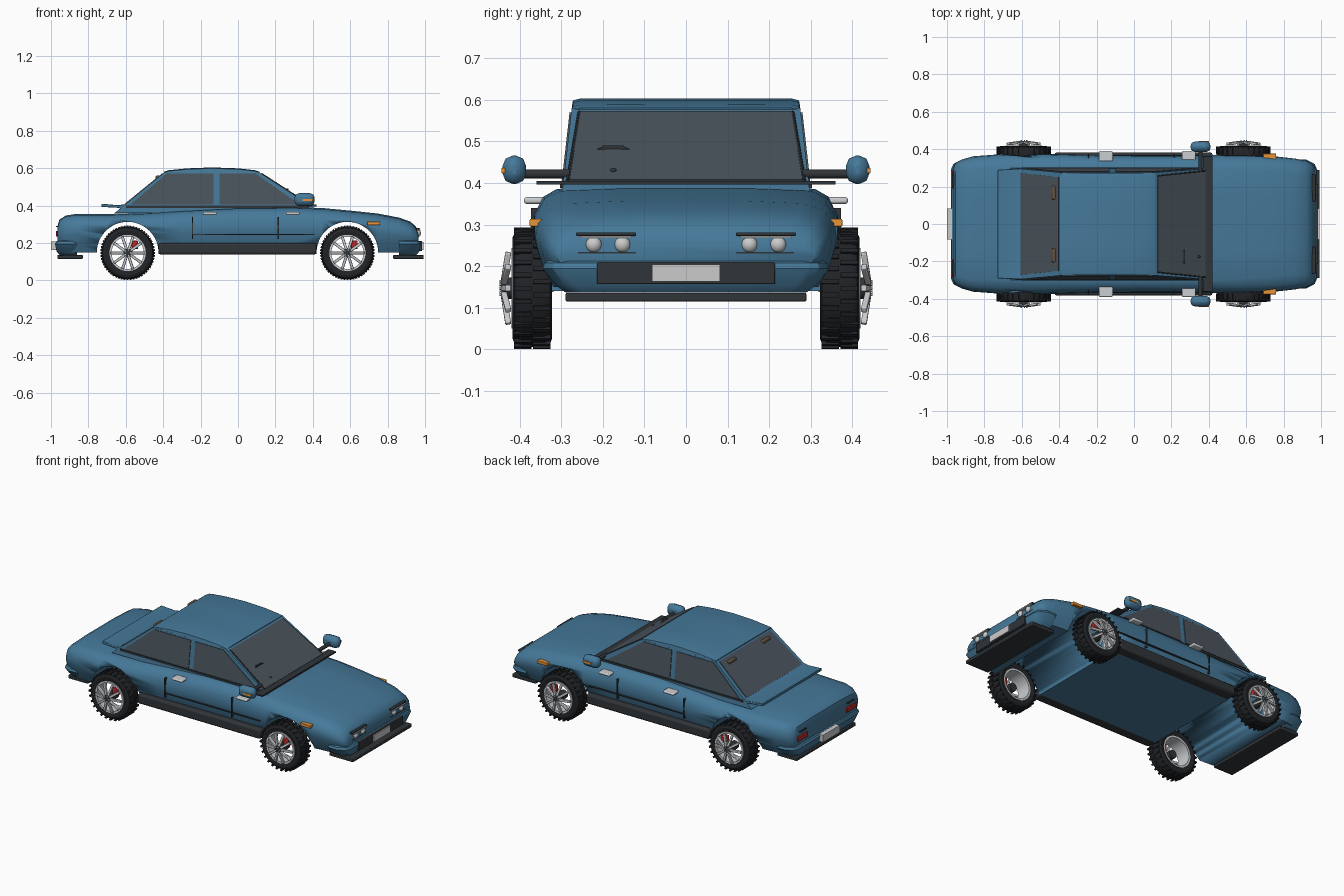
import bpy, bmesh, math
from mathutils import Matrix, Vector

if "Cube" in bpy.data.objects:
    bpy.data.objects.remove(bpy.data.objects["Cube"])

COL = {"paint": (0.06, 0.19, 0.32), "glass": (0.07, 0.09, 0.11), "dark": (0.03, 0.035, 0.04),
       "rubber": (0.015, 0.017, 0.02), "chrome": (0.6, 0.62, 0.64), "amber": (0.8, 0.3, 0.04),
       "red": (0.5, 0.02, 0.02), "lamp": (0.75, 0.75, 0.72), "plate": (0.6, 0.62, 0.6), "seat": (0.12, 0.08, 0.05)}
MATS = {}
for k, c in COL.items():
    MATS[k] = bpy.data.materials.new(k)
    MATS[k].diffuse_color = (*c, 1)

def finish(name, bm, mat, angle=32, bevel=0):
    bmesh.ops.recalc_face_normals(bm, faces=bm.faces[:])
    me = bpy.data.meshes.new(name)
    bm.to_mesh(me)
    bm.free()
    ob = bpy.data.objects.new(name, me)
    bpy.context.collection.objects.link(ob)
    me.materials.append(MATS[mat])
    if bevel:
        m = ob.modifiers.new("bevel", 'BEVEL')
        m.width, m.segments = bevel, 2
    bpy.ops.object.select_all(action='DESELECT')
    ob.select_set(True)
    bpy.context.view_layer.objects.active = ob
    bpy.ops.object.shade_smooth_by_angle(angle=math.radians(angle))
    return ob

def loft(name, rings, mat, closed=False, **kw):
    bm = bmesh.new()
    vs = [[bm.verts.new(p) for p in r] for r in rings]
    n = len(vs[0])
    pairs = list(zip(vs, vs[1:])) + ([(vs[-1], vs[0])] if closed else [])
    for a, b in pairs:
        for i in range(n):
            bm.faces.new((a[i], a[(i + 1) % n], b[(i + 1) % n], b[i]))
    if not closed:
        bm.faces.new(vs[0])
        bm.faces.new(vs[-1])
    return finish(name, bm, mat, **kw)

def add_box(bm, size, mtx):
    bmesh.ops.create_cube(bm, size=1, matrix=mtx @ Matrix.Diagonal((*size, 1)))

def box(name, x, y, z, mat, bevel=0):
    bm = bmesh.new()
    c = ((x[0] + x[1]) / 2, (y[0] + y[1]) / 2, (z[0] + z[1]) / 2)
    add_box(bm, (x[1] - x[0], y[1] - y[0], z[1] - z[0]), Matrix.Translation(c))
    return finish(name, bm, mat, bevel=bevel)

def sbox(name, x, y, z, mat, s, bevel=0):
    return box(name, x, sorted((s * y[0], s * y[1])), z, mat, bevel)

def panel(name, pts, mat, t=0.008):
    p = [Vector(q) for q in pts]
    n = (p[1] - p[0]).cross(p[2] - p[0]).normalized() * t / 2
    return loft(name, [[q - n for q in p], [q + n for q in p]], mat)

def revolve(name, prof, cx, cy, cz, s, mat, segs=48):
    rings = [[(cx + r * math.cos(a), cy + s * y, cz + r * math.sin(a)) for r, y in prof]
             for a in (2 * math.pi * i / segs for i in range(segs))]
    return loft(name, rings, mat, closed=True)

def cyl(name, p, q, r, mat, segs=16):
    p, q = Vector(p), Vector(q)
    bm = bmesh.new()
    m = Matrix.Translation((p + q) / 2) @ (q - p).to_track_quat('Z', 'Y').to_matrix().to_4x4()
    bmesh.ops.create_cone(bm, cap_ends=True, segments=segs, radius1=r, radius2=r, depth=(q - p).length, matrix=m)
    return finish(name, bm, mat)

def ball(name, c, scale, mat):
    bm = bmesh.new()
    bmesh.ops.create_uvsphere(bm, u_segments=20, v_segments=12, radius=1,
                              matrix=Matrix.Translation(c) @ Matrix.Diagonal((*scale, 1)))
    return finish(name, bm, mat)

# main body: stations of x, bottom z, top z, half width, top half width
stations = [(-0.965, 0.18, 0.29, 0.30, 0.26), (-0.955, 0.16, 0.325, 0.325, 0.275), (-0.92, 0.15, 0.347, 0.345, 0.285),
            (-0.86, 0.15, 0.356, 0.362, 0.295), (-0.7, 0.15, 0.355, 0.374, 0.30), (-0.5, 0.14, 0.362, 0.376, 0.305),
            (-0.3, 0.14, 0.375, 0.37, 0.31), (0, 0.14, 0.39, 0.366, 0.31), (0.3, 0.14, 0.392, 0.366, 0.31),
            (0.45, 0.14, 0.387, 0.37, 0.30), (0.6, 0.15, 0.373, 0.37, 0.29), (0.75, 0.15, 0.357, 0.362, 0.28),
            (0.86, 0.15, 0.336, 0.35, 0.27), (0.92, 0.15, 0.315, 0.338, 0.26), (0.95, 0.16, 0.29, 0.325, 0.25),
            (0.965, 0.18, 0.255, 0.31, 0.24)]
rings = []
for x, b, t, w, wt in stations:
    m = b + (t - b) * 0.58
    half = [(w * 0.88, b), (w * 0.95, b + (m - b) * 0.4), (w * 0.99, b + (m - b) * 0.8), (w, m),
            (w * 0.985, m + (t - m) * 0.4), ((w + wt) / 2 + 0.006, m + (t - m) * 0.76), (wt, t - 0.006), (wt * 0.5, t)]
    rings.append([(x, y, z) for y, z in half] + [(x, -y, z) for y, z in reversed(half)])
body = loft("body", rings, "paint", angle=40)

# wheel arches cut across the body
WHEELS = (-0.59, 0.585)
for wx in WHEELS:
    cut = cyl("arch_cutter", (wx, -0.6, 0.148), (wx, 0.6, 0.148), 0.165, "paint", 48)
    cut.hide_render = True
    cut.hide_viewport = False
    m = body.modifiers.new("arch", 'BOOLEAN')
    m.operation, m.object, m.solver = 'DIFFERENCE', cut, 'EXACT'
    bpy.context.view_layer.objects.active = body
    bpy.ops.object.modifier_apply(modifier=m.name)
    bpy.data.objects.remove(cut)

# cabin and crowned roof
def rect(x0, x1, w, z):
    return [(x0, -w, z), (x1, -w, z), (x1, w, z), (x0, w, z)]
loft("cabin", [rect(-0.66, 0.45, 0.30, 0.36), rect(-0.39, 0.11, 0.275, 0.58)], "paint")
roof = []
for x, z in ((-0.395, 0.58), (-0.37, 0.588), (-0.27, 0.598), (-0.14, 0.603), (0, 0.598), (0.09, 0.588), (0.115, 0.58)):
    h = [(0.276, 0.574), (0.272, z - 0.004), (0.255, z), (0.1, z + 0.001)]
    roof.append([(x, y, q) for y, q in h] + [(x, -y, q) for y, q in reversed(h)])
loft("roof", roof, "paint", angle=40)

# glass
def fx(z): return 0.45 - (z - 0.36) / 0.22 * 0.34
def rx(z): return -0.66 + (z - 0.36) / 0.22 * 0.27
def hw(z): return 0.30 - (z - 0.36) / 0.22 * 0.025
lo, hi = 0.405, 0.57
panel("windscreen", [(fx(lo), -0.28, lo), (fx(lo), 0.28, lo), (fx(hi), 0.253, hi), (fx(hi), -0.253, hi)], "glass")
panel("rear_window", [(rx(lo), -0.272, lo), (rx(lo), 0.272, lo), (rx(hi), 0.25, hi), (rx(hi), -0.25, hi)], "glass")
for s in (-1, 1):
    panel("rear_side_window", [(rx(lo) + 0.03, s * hw(lo), lo), (-0.13, s * hw(lo), lo),
                               (-0.13, s * hw(hi), hi), (rx(hi) + 0.02, s * hw(hi), hi)], "glass")
    panel("front_side_window", [(-0.098, s * hw(lo), lo), (fx(lo) - 0.05, s * hw(lo), lo),
                                (fx(hi) - 0.03, s * hw(hi), hi), (-0.098, s * hw(hi), hi)], "glass")
    cyl("windscreen_trim", (fx(lo), s * 0.284, lo), (fx(hi), s * 0.256, hi), 0.005, "dark", 8)
    box("window_sill_trim", (-0.6, 0.38), sorted((s * 0.285, s * 0.303)), (0.388, 0.4), "dark")

# parts showing through the glass
bm = bmesh.new()
add_box(bm, (0.012, 0.05, 0.008), Matrix.Translation((0.265, -0.175, 0.486)))
for d in (-1, 1):
    add_box(bm, (0.012, 0.025, 0.008), Matrix.Translation((0.265, -0.175 + d * 0.03, 0.481)) @ Matrix.Rotation(-d * 0.4, 4, 'X'))
finish("steering_wheel", bm, "dark")
ball("steering_hub", (0.345, -0.175, 0.43), (0.01, 0.008, 0.006), "dark")
for s in (-1, 1):
    sbox("headrest", (-0.44, -0.41), (0.13, 0.205), (0.525, 0.56), "seat", s, 0.006)

# cowl, boot lid spoiler
box("cowl", (0.37, 0.42), (-0.36, 0.36), (0.396, 0.405), "dark")
loft("boot_spoiler", [[(x, -w, a), (x, w, a), (x, w, b), (x, -w, b)] for x, w, a, b in
     ((-0.59, 0.295, 0.37, 0.41), (-0.64, 0.295, 0.388, 0.402), (-0.73, 0.29, 0.393, 0.41))], "paint", bevel=0.003)

# bumpers, lips, plates
for d, n in ((1, "front"), (-1, "rear")):
    rs = []
    for z, w, xf in ((0.137, 0.29, 0.955), (0.155, 0.315, 0.97), (0.195, 0.345, 0.978), (0.208, 0.34, 0.972), (0.218, 0.325, 0.955)):
        h = [(0.86, w), (0.92, w), (xf - 0.012, w * 0.93), (xf, w * 0.85)]
        rs.append([(d * x, y, z) for x, y in h] + [(d * x, -y, z) for x, y in reversed(h)])
    loft(n + "_bumper", rs, "paint")
    box(n + "_lip", sorted((d * 0.83, d * (0.993 if d > 0 else 0.965))), (-0.29, 0.29), (0.115, 0.136), "dark", 0.004)
box("grille", (0.95, 0.985), (-0.214, 0.214), (0.157, 0.21), "dark", 0.003)
box("front_plate", (0.98, 0.992), (-0.082, 0.082), (0.163, 0.204), "plate")
box("rear_plate", (-1.0, -0.97), (-0.082, 0.082), (0.163, 0.207), "plate")

for s in (-1, 1):
    # headlamps and tail lamps
    for y in (0.153, 0.222):
        ball("headlamp", (0.962, s * y, 0.252), (0.016, 0.019, 0.019), "lamp")
    sbox("headlamp_brow", (0.935, 0.972), (0.12, 0.265), (0.273, 0.281), "dark", s, 0.003)
    sbox("brow_strip", (0.96, 0.976), (0.13, 0.255), (0.268, 0.273), "chrome", s)
    sbox("headlamp_trim", (0.955, 0.967), (0.12, 0.26), (0.231, 0.234), "dark", s)
    sbox("tail_lamp", (-0.973, -0.95), (0.19, 0.285), (0.235, 0.265), "red", s, 0.003)
    sbox("tail_trim", (-0.972, -0.94), (0.2, 0.265), (0.285, 0.291), "dark", s)
    # flank details
    sbox("side_marker", (0.69, 0.76), (0.34, 0.376), (0.295, 0.314), "amber", s, 0.003)
    sbox("sill", (-0.425, 0.42), (0.31, 0.383), (0.138, 0.2), "dark", s, 0.012)
    sbox("waist_seam", (-0.24, 0.41), (0.35, 0.37), (0.243, 0.248), "dark", s)
    for x in (-0.243, 0.215):
        sbox("door_seam", (x - 0.003, x + 0.003), (0.345, 0.373), (0.22, 0.34), "dark", s)
    for x in (-0.15, 0.293):
        sbox("door_handle", (x - 0.037, x + 0.037), (0.335, 0.39), (0.35, 0.366), "chrome", s, 0.006)
    # door mirrors
    cyl("mirror_arm", (0.355, s * 0.28, 0.422), (0.355, s * 0.4, 0.422), 0.011, "dark")
    sbox("mirror_housing", (0.302, 0.41), (0.385, 0.441), (0.398, 0.466), "paint", s, 0.024)
    sbox("mirror_indicator", (0.345, 0.4), (0.42, 0.444), (0.424, 0.436), "amber", s)

# wheels
tyre = [(0.094, 0.328), (0.12, 0.322), (0.134, 0.327), (0.141, 0.342), (0.141, 0.398), (0.134, 0.412), (0.12, 0.418), (0.094, 0.413)]
barrel = [(0.086, 0.325), (0.097, 0.325), (0.097, 0.42), (0.086, 0.42)]
for wx in WHEELS:
    for s in (-1, 1):
        zc = 0.147
        revolve("tyre", tyre, wx, 0, zc, s, "rubber")
        revolve("rim_barrel", barrel, wx, 0, zc, s, "chrome")
        bm = bmesh.new()
        for i in range(56):
            y = 0.347 if i % 2 else 0.393
            R = Matrix.Translation((wx, 0, zc)) @ Matrix.Rotation(i * math.tau / 56, 4, 'Y')
            add_box(bm, (0.009, 0.042, 0.011), R @ Matrix.Translation((0.1415, s * y, 0)))
        finish("tread_blocks", bm, "rubber")
        bm = bmesh.new()
        for i in range(10):
            R = Matrix.Translation((wx, 0, zc)) @ Matrix.Rotation(i * math.tau / 10, 4, 'Y')
            add_box(bm, (0.072, 0.014, 0.015), R @ Matrix.Translation((0.055, s * 0.433, 0)) @ Matrix.Rotation(-s * 0.15, 4, 'Z'))
        finish("spokes", bm, "chrome", bevel=0.003)
        cyl("hub", (wx, s * 0.36, zc), (wx, s * 0.444, zc), 0.026, "dark", 20)
        for i in range(5):
            a = i * math.tau / 5
            p = (wx + 0.016 * math.cos(a), zc + 0.016 * math.sin(a))
            cyl("lug_nut", (p[0], s * 0.44, p[1]), (p[0], s * 0.449, p[1]), 0.004, "chrome", 6)
        box("brake_caliper", (wx + 0.02, wx + 0.055), sorted((s * 0.39, s * 0.42)), (zc + 0.02, zc + 0.065), "red", 0.004)

for m in bpy.data.materials:
    if m.users and not m.is_grease_pencil:
        m.use_nodes = True
        m.node_tree.nodes["Principled BSDF"].inputs["Base Color"].default_value = m.diffuse_color
